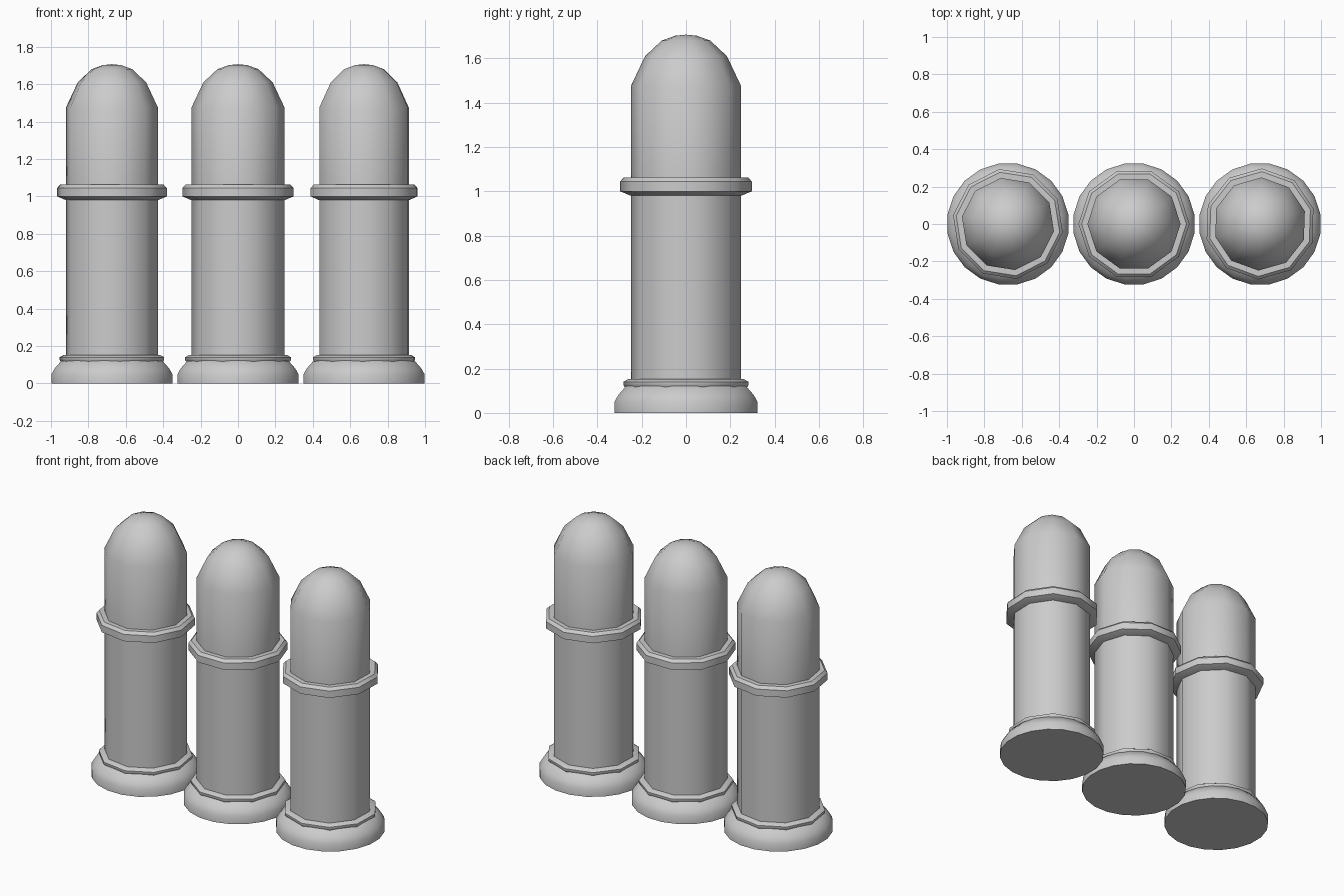
import bpy
import bmesh
from math import cos, sin, tau, radians

cube = bpy.data.objects.get("Cube")
if cube:
    bpy.data.objects.remove(cube, do_unlink=True)

# Single grey metal
grey = bpy.data.materials.new("grey metal")
grey.use_nodes = True
colour = (0.6, 0.6, 0.6, 1)
grey.diffuse_color = colour
grey.node_tree.nodes["Principled BSDF"].inputs["Base Color"].default_value = colour


def lathe(name, profile, sides, turn, x):
    """Revolve (radius, height) points into a closed solid."""
    bm = bmesh.new()
    rings = []
    for r, z in profile:
        if r == 0:
            rings.append([bm.verts.new((0, 0, z))] * sides)
        else:
            angles = [turn + tau * i / sides for i in range(sides)]
            rings.append([bm.verts.new((r * cos(a), r * sin(a), z)) for a in angles])
    for low, high in zip(rings, rings[1:]):
        for i in range(sides):
            j = (i + 1) % sides
            corners = [low[i], low[j], high[j], high[i]]
            bm.faces.new(list(dict.fromkeys(corners)))
    for ring in (rings[0], rings[-1]):
        if ring[0] != ring[1]:
            bm.faces.new(ring)
    bmesh.ops.recalc_face_normals(bm, faces=bm.faces)
    mesh = bpy.data.meshes.new(name)
    bm.to_mesh(mesh)
    bm.free()
    mesh.materials.append(grey)
    obj = bpy.data.objects.new(name, mesh)
    obj.location.x = x
    bpy.context.collection.objects.link(obj)
    bpy.ops.object.select_all(action="DESELECT")
    obj.select_set(True)
    bpy.context.view_layer.objects.active = obj
    bpy.ops.object.shade_smooth_by_angle(angle=radians(40))


# Part name: sides, profile
PARTS = {
    "base": (20, [(.327, 0), (.327, .05), (.31, .08), (.275, .12), (.24, .13)]),
    "base_collar": (10, [(.27, .11), (.283, .125), (.283, .14), (.262, .152)]),
    "column": (10, [(.249, .1), (.249, 1.0)]),
    "ring": (10, [(.25, .98), (.297, 1.0), (.297, 1.045), (.28, 1.063)]),
    "domed_cap": (10, [(.249, 1.03), (.249, 1.475), (.185, 1.61),
                       (.11, 1.68), (.05, 1.702), (0, 1.707)]),
}

# Three bollards in a row, each turned a little
for side, x, turn in (("right", -.674, -9), ("middle", 0, 0), ("left", .674, 16)):
    for part, (sides, profile) in PARTS.items():
        extra = 9 if part == "base" else 0
        lathe(f"{side}_{part}", profile, sides,
              radians(extra if extra else turn), x)
